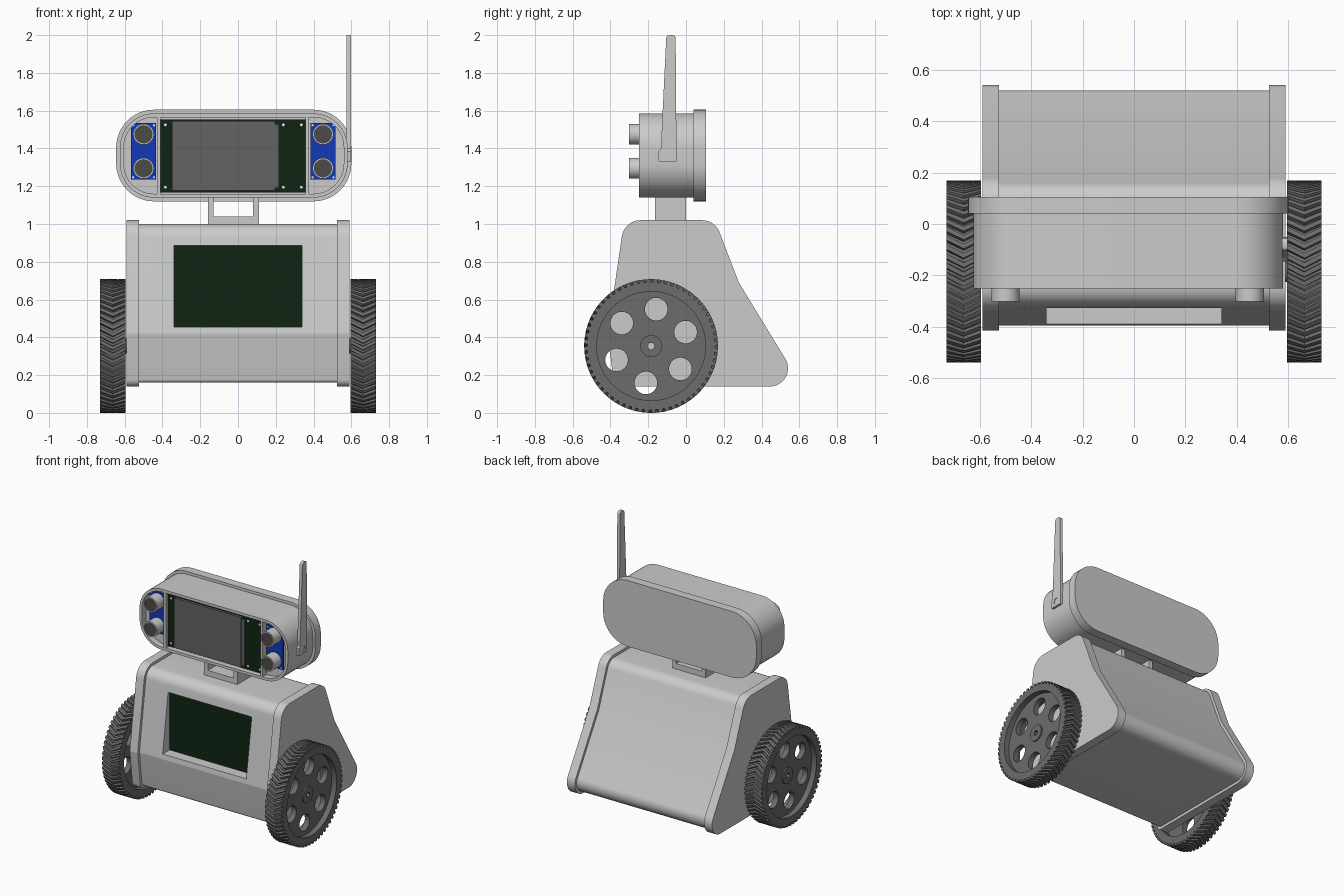
import bpy, bmesh, math
from mathutils import Vector, Matrix

if "Cube" in bpy.data.objects:
    bpy.data.objects.remove(bpy.data.objects["Cube"])


def material(name, rgb):
    m = bpy.data.materials.new(name)
    m.diffuse_color = (*rgb, 1)
    m.use_nodes = True
    m.node_tree.nodes["Principled BSDF"].inputs["Base Color"].default_value = m.diffuse_color
    return m


SHELL = material("light grey plastic", (0.60, 0.60, 0.60))
RUBBER = material("dark grey wheel", (0.15, 0.15, 0.15))
GLASS = material("screen grey", (0.125, 0.125, 0.125))
GREEN = material("dark green board", (0.005, 0.017, 0.006))
BLUE = material("blue board", (0.006, 0.04, 0.50))
MESH = material("sensor mesh grey", (0.075, 0.07, 0.065))
PAD = material("white pads", (0.8, 0.8, 0.8))

# local (a, b, c) to world: "x" plates lie in y-z, "y" plates lie in x-z
AXES = {"x": Matrix(((0, 0, 1), (1, 0, 0), (0, 1, 0))),
        "y": Matrix(((1, 0, 0), (0, 0, -1), (0, 1, 0)))}


def finish(name, bm, mat):
    bmesh.ops.remove_doubles(bm, verts=bm.verts, dist=1e-5)
    bmesh.ops.recalc_face_normals(bm, faces=bm.faces)
    for f in bm.faces:
        f.smooth = True
        f.material_index = 0
    for e in bm.edges:
        e.smooth = e.calc_face_angle(3.0) < math.radians(11)
    me = bpy.data.meshes.new(name)
    bm.to_mesh(me)
    bm.free()
    me.materials.append(mat)
    ob = bpy.data.objects.new(name, me)
    bpy.context.collection.objects.link(ob)
    return ob


def evaluated(ob):
    bpy.context.view_layer.update()
    dg = bpy.context.evaluated_depsgraph_get()
    me = bpy.data.meshes.new_from_object(ob.evaluated_get(dg))
    bm = bmesh.new()
    bm.from_mesh(me)
    bpy.data.meshes.remove(me)
    return bm


def plate(name, axis, outlines, c0, c1, mat):
    """Extrude outlines (first outer, rest holes) between world c0 and c1."""
    cu = bpy.data.curves.new(name, 'CURVE')
    cu.dimensions = '2D'
    cu.fill_mode = 'BOTH'
    cu.extrude = abs(c1 - c0) / 2
    for pts in outlines:
        sp = cu.splines.new('POLY')
        sp.points.add(len(pts) - 1)
        for p, q in zip(sp.points, pts):
            p.co = (q[0], q[1], 0, 1)
        sp.use_cyclic_u = True
    tmp = bpy.data.objects.new("tmp", cu)
    bpy.context.collection.objects.link(tmp)
    bm = evaluated(tmp)
    bpy.data.objects.remove(tmp)
    bmesh.ops.transform(bm, matrix=AXES[axis].to_4x4(), verts=bm.verts)
    mid = (c0 + c1) / 2
    bmesh.ops.translate(bm, verts=bm.verts,
                        vec=(mid, 0, 0) if axis == "x" else (0, mid, 0))
    return finish(name, bm, mat)


def circle(a, b, r, n=48):
    return [(a + r * math.cos(2 * math.pi * i / n), b + r * math.sin(2 * math.pi * i / n))
            for i in range(n)]


def rect(a0, a1, b0, b1, r=0):
    return [(a0, b0, r), (a1, b0, r), (a1, b1, r), (a0, b1, r)]


def rounded(corners):
    out, n = [], len(corners)
    for i, (a, b, r) in enumerate(corners):
        p = Vector((a, b))
        if r <= 0:
            out.append((a, b))
            continue
        d1 = (Vector(corners[i - 1][:2]) - p).normalized()
        d2 = (Vector(corners[(i + 1) % n][:2]) - p).normalized()
        h = d1.angle(d2) / 2
        c = p + (d1 + d2).normalized() * r / math.sin(h)
        v0 = p + d1 * r / math.tan(h) - c
        v1 = p + d2 * r / math.tan(h) - c
        t0 = math.atan2(v0.y, v0.x)
        dt = (math.atan2(v1.y, v1.x) - t0 + math.pi) % (2 * math.pi) - math.pi
        k = max(4, math.ceil(abs(dt) / math.radians(8)))
        out += [(c.x + r * math.cos(t0 + dt * j / k), c.y + r * math.sin(t0 + dt * j / k))
                for j in range(k + 1)]
    return out


def inset(corners, d):
    out, n = [], len(corners)
    for i, (a, b, r) in enumerate(corners):
        p = Vector((a, b))
        e1 = (p - Vector(corners[i - 1][:2])).normalized()
        e2 = (Vector(corners[(i + 1) % n][:2]) - p).normalized()
        n1, n2 = Vector((-e1.y, e1.x)), Vector((-e2.y, e2.x))
        q = p + (n1 + n2) * d / (1 + n1.dot(n2))
        out.append((q.x, q.y, max(r - d, 0)))
    return out


# body: extruded side profile, side panels slightly larger
SIDE = [(-.38, .14, .04), (.615, .14, .096), (.28, .69, 0),
        (.153, 1.02, .1), (-.327, 1.02, .1), (-.415, .42, 0)]
for s, side in ((-1, "left"), (1, "right")):
    plate(side + "_side_panel", "x", [rounded(SIDE)], s * .525, s * .59, SHELL)
body = plate("body", "x", [rounded(inset(SIDE, .02))], -.526, .526, SHELL)

# window pocket in the body with the upright board inside
cutter = plate("window_cutter", "y", [rounded(rect(-.34, .34, .455, .885))], -.6, -.302, SHELL)
cutter.hide_render = True
mod = body.modifiers.new("window", 'BOOLEAN')
mod.operation, mod.object, mod.solver = 'DIFFERENCE', cutter, 'EXACT'
cut = evaluated(body)
bpy.data.objects.remove(cutter)
bpy.data.objects.remove(body)
finish("body", cut, SHELL)
plate("body_board", "y", [rounded(rect(-.34, .34, .455, .885))], -.31, -.301, GREEN)

# neck bracket
plate("neck", "y", [[(-.16, .99), (.11, .99), (.11, 1.15), (.08, 1.15),
                     (.08, 1.04), (-.13, 1.04), (-.13, 1.15), (-.16, 1.15)]],
      -.165, 0, SHELL)

# head: hollow rim, inner back, dividers and rear cover
HEAD = rect(-.625, .58, 1.14, 1.585, .18)
inner = rounded(inset(HEAD, .02))
plate("head_shell", "y", [rounded(HEAD), inner], -.25, .045, SHELL)
plate("head_inside", "y", [inner], -.205, .045, SHELL)
plate("head_rear_cover", "y", [rounded(rect(-.645, .6, 1.12, 1.605, .2))], .04, .105, SHELL)
for i, x in enumerate((-.42, .367)):
    plate(f"head_divider_{i}", "y", [rounded(rect(x - .009, x + .009, 1.155, 1.57))],
          -.25, -.2, SHELL)

# display board and screen
plate("display_board", "y", [rounded(rect(-.411, .358, 1.168, 1.552))], -.225, -.2, GREEN)
plate("display_screen", "y", [rounded(rect(-.35, .195, 1.178, 1.545))], -.243, -.22, GLASS)
plate("display_screen_edge", "y", [rounded(rect(.195, .217, 1.19, 1.53))], -.236, -.22, GLASS)
for i, (x, z) in enumerate([(-.385, 1.195), (-.385, 1.525), (.24, 1.195), (.24, 1.525),
                            (.335, 1.195), (.335, 1.525)]):
    plate(f"display_pad_{i}", "y", [circle(x, z, .008, 12)], -.227, -.224, PAD)

# distance sensors: blue board and two barrels on each side
for x, side in ((-.5, "left"), (.45, "right")):
    plate(side + "_sensor_board", "y", [rounded(rect(x - .067, x + .067, 1.235, 1.535))],
          -.218, -.2, BLUE)
    for i, z in enumerate((1.475, 1.295)):
        plate(f"{side}_sensor_barrel_{i}", "y", [circle(x, z, .055), circle(x, z, .048)],
              -.302, -.21, SHELL)
        plate(f"{side}_sensor_mesh_{i}", "y", [circle(x, z, .048)], -.298, -.21, MESH)
    for i, (dx, z) in enumerate([(-.055, 1.247), (.055, 1.247), (-.055, 1.523), (.055, 1.523)]):
        plate(f"{side}_sensor_pad_{i}", "y", [circle(x + dx, z, .006, 12)], -.22, -.217, PAD)

# antenna blade with pivot pin
plate("antenna", "x", [rounded([(-.145, 1.33, .006), (-.05, 1.33, .006), (-.055, 2, .018),
                                (-.104, 2, .018), (-.133, 1.4, 0), (-.145, 1.385, 0)]),
                       circle(-.095, 1.367, .022, 32)], .575, .597, SHELL)
plate("antenna_pin", "x", [circle(-.095, 1.367, .022, 32)], .56, .592, SHELL)

# wheels
CY, CZ, R = -.185, .354, .354
for s, side in ((-1, "left"), (1, "right")):
    plate(side + "_tyre", "x", [circle(CY, CZ, R - .016, 72), circle(CY, CZ, .288, 72)],
          s * .595, s * .73, RUBBER)
    holes = [circle(CY + .197 * math.cos(t), CZ + .197 * math.sin(t), .06)
             for t in (math.radians(22 + 60 * k) for k in range(6))]
    plate(side + "_wheel_disc", "x", [circle(CY, CZ, .29, 72), *holes, circle(CY, CZ, .05)],
          s * .65, s * .69, RUBBER)
    plate(side + "_wheel_hub", "x", [circle(CY, CZ, .058), circle(CY, CZ, .02, 6)],
          s * .60, s * .70, RUBBER)
    plate(side + "_axle", "x", [circle(CY, CZ, .04), circle(CY, CZ, .02, 6)],
          s * .585, s * .605, RUBBER)
    # chevron tread blocks
    bm = bmesh.new()
    count = 60
    step = 2 * math.pi / count
    for i in range(count):
        rings = []
        for x, shift in ((.595, 0), (.6625, .1), (.73, 0)):
            t = i * step + shift
            ring = [bm.verts.new((s * x, CY + r * math.cos(a), CZ + r * math.sin(a)))
                    for r, a in ((R - .022, t), (R, t + .1 * step),
                                 (R, t + .62 * step), (R - .022, t + .72 * step))]
            rings.append(ring)
        for p, q in zip(rings, rings[1:]):
            for j in range(4):
                k = (j + 1) % 4
                bm.faces.new((p[j], p[k], q[k], q[j]))
        bm.faces.new(rings[0])
        bm.faces.new(rings[2])
    finish(side + "_tread", bm, RUBBER)
